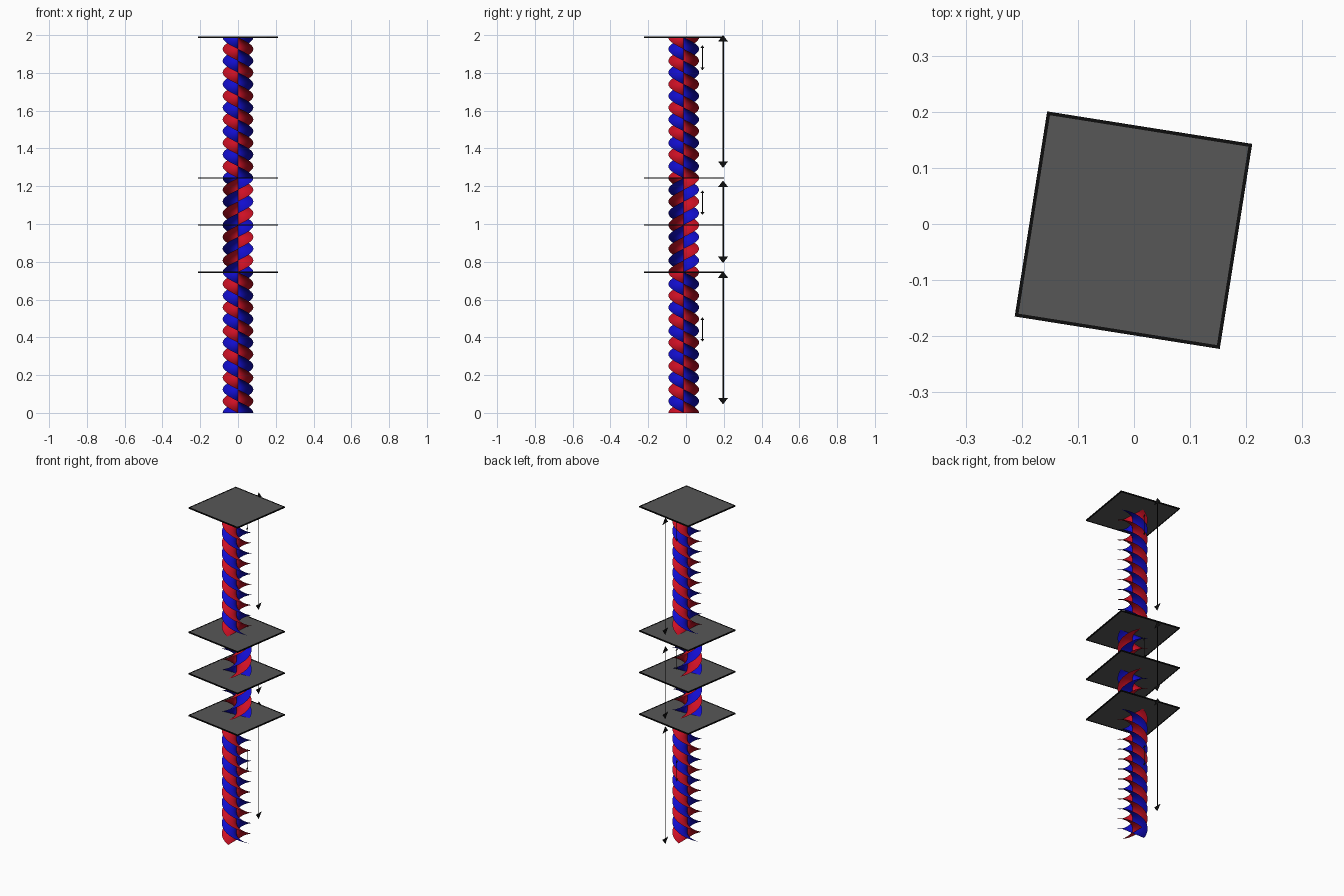
import bpy, bmesh, math
from mathutils import Matrix

if "Cube" in bpy.data.objects:
    bpy.data.objects.remove(bpy.data.objects["Cube"])

CY = -0.012                      # y of the column axis
R = 0.081                        # helix radius
PITCH = 0.2483
LEVELS = [0.0, 0.745, 0.995, 1.2433, 1.988]


def material(name, rgb):
    m = bpy.data.materials.new(name)
    m.diffuse_color = (*rgb, 1)
    m.use_nodes = True
    m.node_tree.nodes["Principled BSDF"].inputs["Base Color"].default_value = m.diffuse_color
    return m


RED = material("red", (0.62, 0.005, 0.018))
BLUE = material("blue", (0.006, 0.004, 0.62))
GREY = material("dark grey", (0.095, 0.095, 0.095))
BLACK = material("black", (0.004, 0.004, 0.004))


def finish(bm, name, mat, smooth=False):
    me = bpy.data.meshes.new(name)
    bm.to_mesh(me)
    bm.free()
    me.materials.append(mat)
    for p in me.polygons:
        p.use_smooth = smooth
    ob = bpy.data.objects.new(name, me)
    bpy.context.collection.objects.link(ob)
    return ob


def helicoid(name, z0, z1, hand, phase, mat):
    """Full-width twisted ribbon, from -R to R across the axis."""
    bm = bmesh.new()
    steps = round((z1 - z0) / PITCH * 64)
    cols = 8
    rows = []
    for i in range(steps + 1):
        z = z0 + (z1 - z0) * i / steps
        a = phase + hand * 2 * math.pi * (z - z0) / PITCH
        rows.append([bm.verts.new((r * math.cos(a), CY + r * math.sin(a), z))
                     for r in (R * (2 * j / cols - 1) for j in range(cols + 1))])
    for lo, hi in zip(rows, rows[1:]):
        for j in range(cols):
            bm.faces.new((lo[j], lo[j + 1], hi[j + 1], hi[j]))
    return finish(bm, name, mat, True)


def box(bm, size, loc):
    bmesh.ops.create_cube(bm, size=1, matrix=Matrix.Translation(loc) @ Matrix.Diagonal((*size, 1)))


# Twisted ribbons: outer layers left-handed, middle layers right-handed
for name, i, hand in (("lower", 0, -1), ("middle_lower", 1, 1),
                      ("middle_upper", 2, 1), ("upper", 3, -1)):
    for colour, phase, mat in (("blue", 0, BLUE), ("red", math.pi / 2, RED)):
        helicoid(f"{name}_{colour}_ribbon", LEVELS[i], LEVELS[i + 1], hand, phase, mat)

# Square plates with a thin black rim
SIDE, T, RIM = 0.37, 0.005, 0.006
for n, z in enumerate(LEVELS[1:], 1):
    plate = bmesh.new()
    box(plate, (SIDE - 2 * RIM, SIDE - 2 * RIM, T), (0, 0, 0))
    rim = bmesh.new()
    for s in (-1, 1):
        box(rim, (SIDE, RIM, T + 0.002), (0, s * (SIDE - RIM) / 2, 0))
        box(rim, (RIM, SIDE - 2 * RIM, T + 0.002), (s * (SIDE - RIM) / 2, 0, 0))
    for bm, name, mat in ((plate, "plate", GREY), (rim, "plate_rim", BLACK)):
        ob = finish(bm, f"{name}_{n}", mat)
        ob.location = (-0.001, CY + 0.001, z)
        ob.rotation_euler.z = math.radians(-9)


def arrow(name, y, z0, z1, w, head_w, head_l):
    """Flat double-headed dimension arrow in the x = 0 plane."""
    bm = bmesh.new()

    def face(pts):
        bm.faces.new([bm.verts.new((0, y + a, z)) for a, z in pts])
    a, b = z0 + head_l, z1 - head_l
    face([(-w / 2, a), (w / 2, a), (w / 2, b), (-w / 2, b)])
    face([(0, z0), (head_w / 2, a), (-head_w / 2, a)])
    face([(0, z1), (-head_w / 2, b), (head_w / 2, b)])
    finish(bm, name, BLACK)


# Layer arrows and half-pitch arrows
for n, (z0, z1) in enumerate(((0.045, 0.75), (0.793, 1.23), (1.297, 2.0)), 1):
    arrow(f"layer_arrow_{n}", 0.196, z0, z1, 0.008, 0.054, 0.035)
for n, (z0, z1) in enumerate(((0.377, 0.506), (1.048, 1.178), (1.814, 1.946)), 1):
    arrow(f"half_pitch_arrow_{n}", 0.087, z0, z1, 0.005, 0.022, 0.015)
